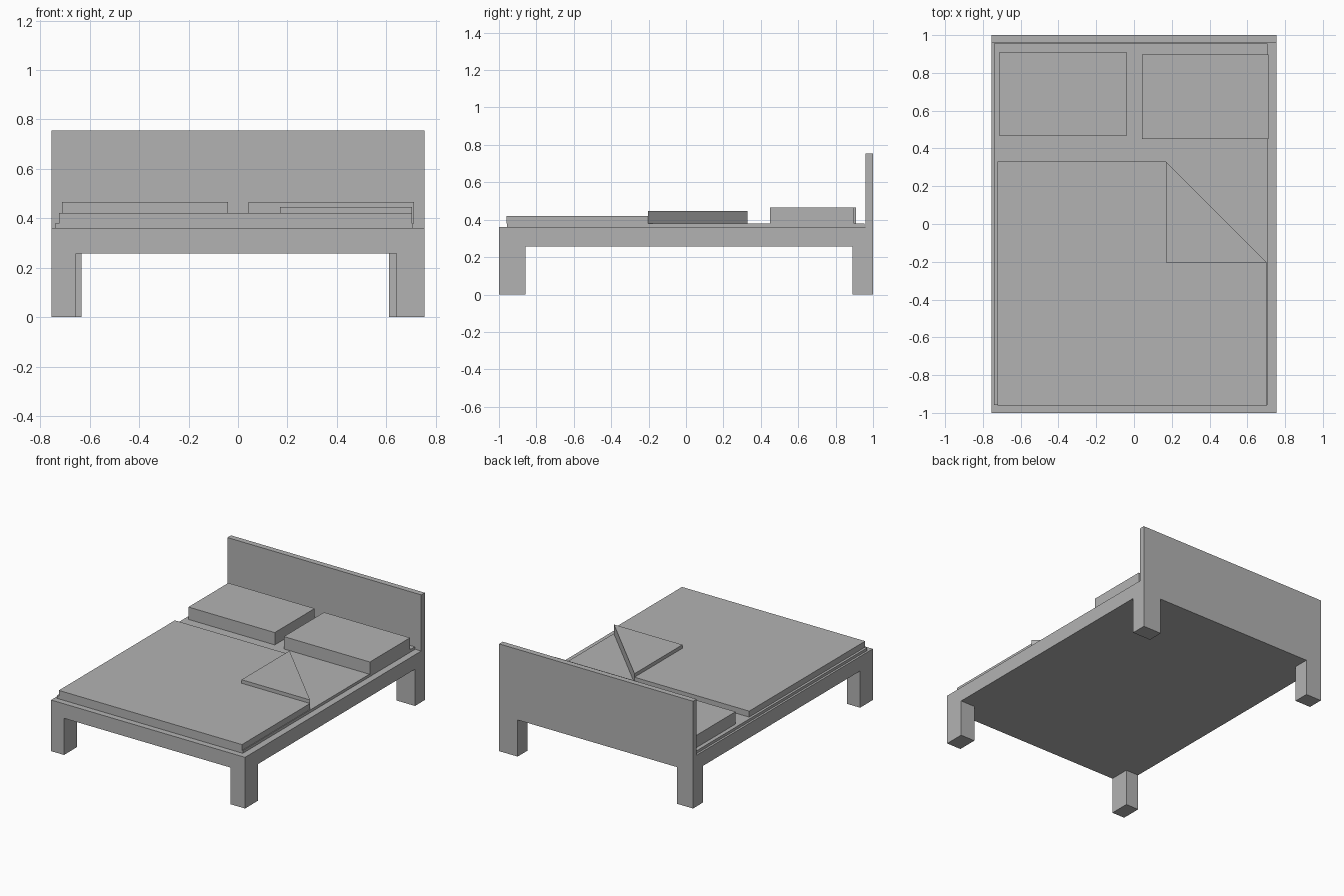
import bpy
import bmesh

cube = bpy.data.objects.get("Cube")
if cube:
    bpy.data.objects.remove(cube, do_unlink=True)

# One plain grey for the whole bed
GREY = (0.45, 0.45, 0.45, 1.0)
grey = bpy.data.materials.new("plain grey")
grey.use_nodes = True
grey.diffuse_color = GREY
grey.node_tree.nodes["Principled BSDF"].inputs["Base Color"].default_value = GREY


def slab(name, outline, z0, z1):
    """Extrude a counter-clockwise floor outline from z0 up to z1."""
    bm = bmesh.new()
    base = bm.faces.new([bm.verts.new((x, y, z0)) for x, y in outline])
    top = bmesh.ops.extrude_face_region(bm, geom=[base], use_keep_orig=True)
    for item in top["geom"]:
        if isinstance(item, bmesh.types.BMVert):
            item.co.z = z1
    bmesh.ops.recalc_face_normals(bm, faces=bm.faces)
    mesh = bpy.data.meshes.new(name)
    bm.to_mesh(mesh)
    bm.free()
    mesh.materials.append(grey)
    obj = bpy.data.objects.new(name, mesh)
    bpy.context.collection.objects.link(obj)
    return obj


def box(name, x0, x1, y0, y1, z0, z1):
    return slab(name, [(x0, y0), (x1, y0), (x1, y1), (x0, y1)], z0, z1)


HALF = 0.755        # half the bed width
UNDER = 0.258       # underside of the frame
DECK = 0.36         # top of the frame
MATTRESS_TOP = 0.379
BLANKET_TOP = 0.421

# Frame and headboard
box("bed_frame", -HALF, HALF, -1, 1, UNDER, DECK)
box("headboard", -HALF, HALF, 0.96, 1, DECK, 0.755)

# Legs, slightly uneven in width
box("front_right_leg", -HALF, -0.655, -1, -0.858, 0, UNDER)
box("front_left_leg", 0.642, HALF, -1, -0.858, 0, UNDER)
box("back_right_leg", -HALF, -0.632, 0.89, 1, 0, UNDER)
box("back_left_leg", 0.611, HALF, 0.89, 1, 0, UNDER)

# Mattress and pillows
box("mattress", -0.74, 0.708, -0.958, 0.955, DECK, MATTRESS_TOP)
box("right_pillow", -0.712, -0.04, 0.466, 0.91, MATTRESS_TOP, 0.466)
box("left_pillow", 0.042, 0.712, 0.45, 0.897, MATTRESS_TOP, 0.466)

# Blanket with one corner folded back over itself
fold_a, fold_b = (0.703, -0.203), (0.17, 0.33)
slab("blanket",
     [(-0.723, -0.96), (0.703, -0.96), fold_a, fold_b, (-0.723, 0.33)],
     MATTRESS_TOP, BLANKET_TOP)
slab("folded_corner", [(0.17, -0.203), fold_a, fold_b], BLANKET_TOP, 0.446)
